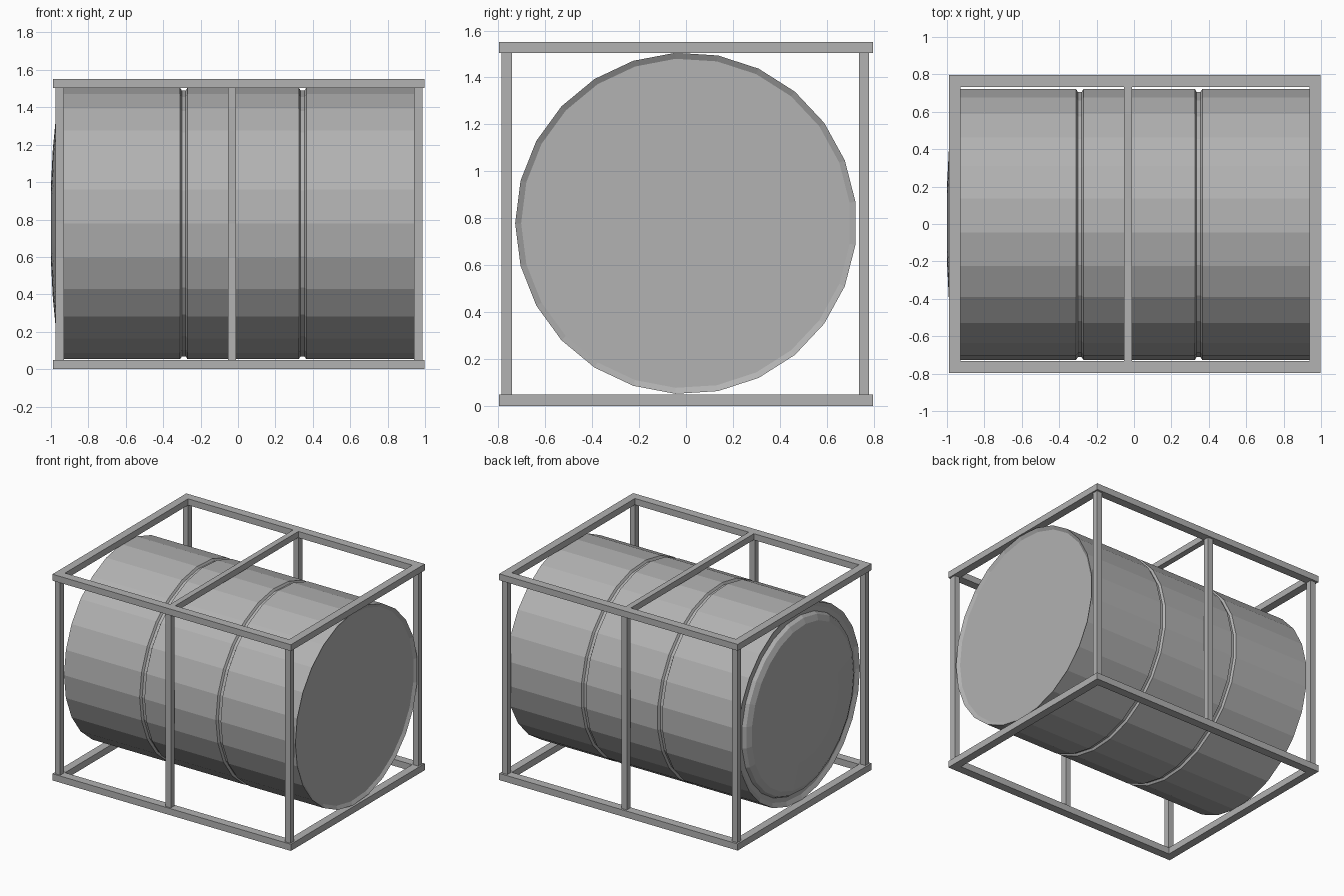
import bpy, bmesh, math

if "Cube" in bpy.data.objects:
    bpy.data.objects.remove(bpy.data.objects["Cube"])

# Mid grey paint
grey = bpy.data.materials.new("grey_paint")
grey.diffuse_color = (0.445, 0.445, 0.445, 1)
grey.use_nodes = True
grey.node_tree.nodes["Principled BSDF"].inputs["Base Color"].default_value = grey.diffuse_color


def finish(name, bm):
    bmesh.ops.recalc_face_normals(bm, faces=bm.faces)
    me = bpy.data.meshes.new(name)
    bm.to_mesh(me)
    bm.free()
    me.materials.append(grey)
    ob = bpy.data.objects.new(name, me)
    bpy.context.collection.objects.link(ob)
    return ob


def box(name, x0, x1, y0, y1, z0, z1):
    bm = bmesh.new()
    bmesh.ops.create_cube(bm, size=1)
    for v in bm.verts:
        v.co.x = (x0 + x1) / 2 + v.co.x * (x1 - x0)
        v.co.y = (y0 + y1) / 2 + v.co.y * (y1 - y0)
        v.co.z = (z0 + z1) / 2 + v.co.z * (z1 - z0)
    return finish(name, bm)


def lathe_x(name, profile, sides, cz):
    """Revolve (x, radius) points about the x axis and cap both ends."""
    bm = bmesh.new()
    rings = []
    for x, r in profile:
        angles = [math.pi + 2 * math.pi * i / sides for i in range(sides)]
        rings.append([bm.verts.new((x, r * math.cos(a), cz + r * math.sin(a))) for a in angles])
    for a, b in zip(rings, rings[1:]):
        for i in range(sides):
            j = (i + 1) % sides
            bm.faces.new((a[i], a[j], b[j], b[i]))
    bm.faces.new(rings[0])
    bm.faces.new(rings[-1])
    return finish(name, bm)


# Drum: domed lid inside a rim at -x, two pressed grooves, recessed flat end at +x
R = 0.7275


def groove(x):
    return [(x - 0.02, R), (x - 0.01, R - 0.016), (x + 0.01, R - 0.016), (x + 0.02, R)]


lid = [(-1.0, 0.2), (-0.99, 0.4), (-0.97, 0.605), (-0.95, 0.645), (-0.925, 0.66),
       (-0.925, 0.695), (-0.94, R)]
lathe_x("drum", lid + groove(-0.29) + groove(0.345) + [(0.987, R), (0.972, 0.702)], 25, 0.779)

# Frame rails, bottom and top rectangles
X0, X1, Y, T, W, H = -0.988, 0.998, 0.796, 0.06, 0.064, 1.552
for level, z0, z1 in (("bottom", 0, 0.05), ("top", H - 0.048, H)):
    box(level + "_front_rail", X0, X1, -Y, -Y + W, z0, z1)
    box(level + "_back_rail", X0, X1, Y - W, Y, z0, z1)
    box(level + "_left_rail", X0, X0 + T, -Y + W, Y - W, z0, z1)
    box(level + "_right_rail", X1 - T, X1, -Y + W, Y - W, z0, z1)

# Cross bar over the drum
box("top_cross_bar", -0.053, -0.01, -Y + W, Y - W, H - 0.046, H)

# Posts at the corners and the middle of the long sides
for side, y in (("front", -0.763), ("back", 0.758)):
    for place, x in (("left", -0.953), ("middle", -0.032), ("right", 0.964)):
        box(f"{side}_{place}_post", x - 0.022, x + 0.022, y - 0.022, y + 0.022, 0.05, H - 0.048)
